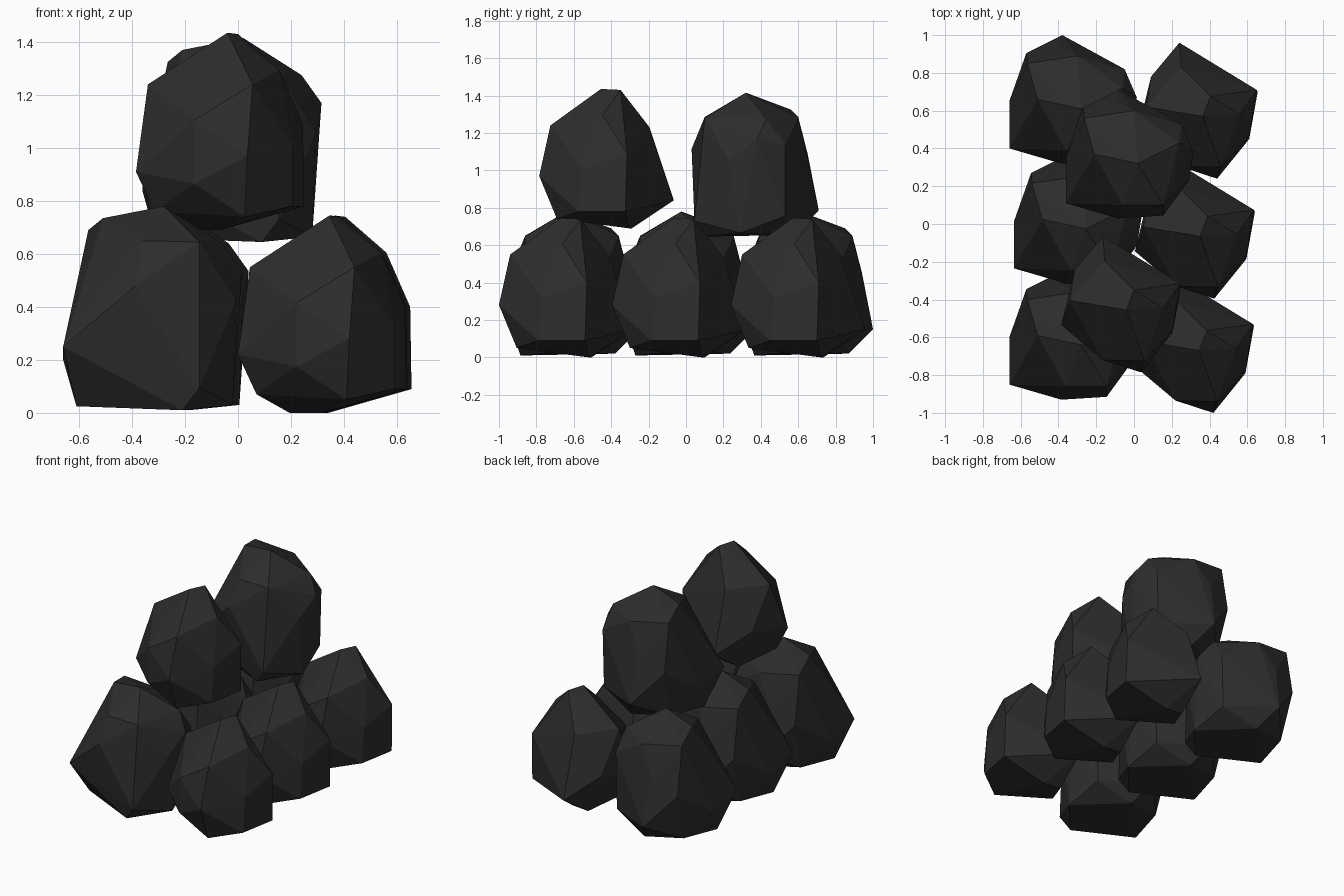
import bpy, bmesh

# one dark coal colour
coal = bpy.data.materials.new("charcoal black")
coal.diffuse_color = (0.026, 0.026, 0.026, 1)


def lump_mesh(name, points):
    """Faceted lump: convex hull around a few corner points."""
    bm = bmesh.new()
    for p in points:
        bm.verts.new(p)
    res = bmesh.ops.convex_hull(bm, input=bm.verts)
    junk = {g for g in res["geom_interior"] + res["geom_unused"]
            if isinstance(g, bmesh.types.BMVert)}
    bmesh.ops.delete(bm, geom=list(junk), context='VERTS')
    bmesh.ops.recalc_face_normals(bm, faces=bm.faces)
    me = bpy.data.meshes.new(name)
    bm.to_mesh(me)
    bm.free()
    me.materials.append(coal)
    return me


def place(name, me, offsets):
    for i, off in enumerate(offsets):
        ob = bpy.data.objects.new(f"{name}_{i + 1}", me)
        ob.location = off
        bpy.context.collection.objects.link(ob)


# pointed lump: crown, waist, base
pointed = lump_mesh("pointed_lump", [
    (.405, .675, .74), (.365, .57, .745),
    (.46, .30, .55), (.065, .62, .55), (.25, .83, .54), (.56, .58, .605),
    (.44, .24, .28), (.24, .305, .415), (.24, .31, .175),
    (.02, .49, .22), (.09, .78, .28),
    (.24, .96, .15), (.65, .71, .40), (.655, .70, .09),
    (.61, .47, .32), (.61, .45, .09),
    (.43, .335, .05), (.09, .51, .07), (.215, .735, 0), (.34, .72, 0)])

# blocky lump: crown, waist, base
blocky = lump_mesh("blocky_lump", [
    (-.28, .61, .78), (-.51, .66, .735), (-.565, .85, .69),
    (-.36, .39, .65), (-.145, .39, .645), (-.06, .72, .64), (-.30, .89, .65),
    (.015, .67, .535), (-.01, .52, .42), (-.385, .32, .48),
    (-.40, .94, .455), (-.57, .905, .37), (-.05, .82, .50),
    (-.66, .40, .25), (-.66, .65, .20), (-.38, 1.0, .15),
    (-.06, .82, .12), (-.145, .335, .095),
    (-.02, .58, .03), (-.61, .54, .025), (-.21, .365, .01),
    (-.30, .87, .02), (-.55, .81, .05)])

# right-hand row plus the front top lump
place("pointed_lump", pointed,
      [(0, 0, 0), (-.015, -.635, 0), (-.02, -1.24, 0), (-.405, -1.025, .69)])
# left-hand row plus the rear top lump
place("blocky_lump", blocky,
      [(0, 0, 0), (.025, -.635, 0), (0, -1.25, 0), (.3, -.29, .635)])
